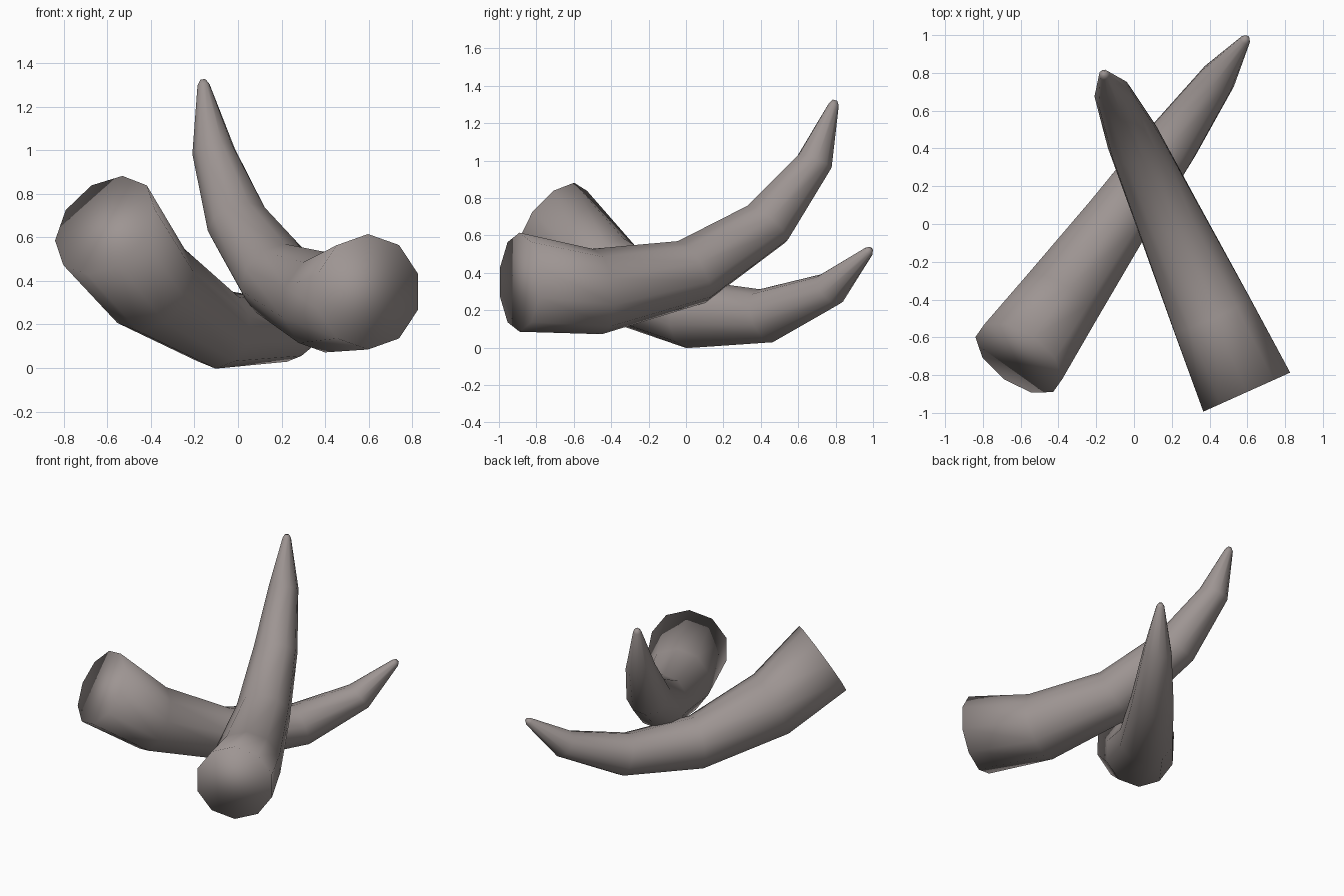
import bpy, bmesh, math
from mathutils import Vector

if "Cube" in bpy.data.objects:
    bpy.data.objects.remove(bpy.data.objects["Cube"])

SIDES = 10
# (distance along, height, tilt in degrees, radius) for each ring of the tusk
RINGS = [(0, 0, 0, 0.265), (0.455, -0.05, 7, 0.23), (1.009, 0.055, 26, 0.183),
         (1.447, 0.31, 48, 0.148), (1.73, 0.645, 66, 0.099), (1.842, 0.95, 74, 0.028),
         (1.848, 0.972, 74, 0.014)]

horn = bpy.data.materials.new("grey_brown_horn")
horn.diffuse_color = (0.34, 0.30, 0.29, 1)
horn.use_nodes = True
horn.node_tree.nodes["Principled BSDF"].inputs["Base Color"].default_value = horn.diffuse_color


def tusk(name, base, heading, pitch):
    """Tapered curved tusk; heading is the plan direction, pitch turns the whole curve."""
    fwd = Vector((heading[0], heading[1], 0)).normalized()
    up = Vector((0, 0, 1))
    side = fwd.cross(up)
    p = math.radians(pitch)
    bm = bmesh.new()
    loops = []
    for s, h, tilt, r in RINGS:
        c = (Vector(base) + fwd * (s * math.cos(p) - h * math.sin(p))
             + up * (s * math.sin(p) + h * math.cos(p)))
        t = math.radians(tilt) + p
        n = up * math.cos(t) - fwd * math.sin(t)
        loops.append([bm.verts.new(c + n * r * math.cos(a) + side * r * math.sin(a))
                      for a in (2 * math.pi * i / SIDES for i in range(SIDES))])
    for a, b in zip(loops, loops[1:]):
        for i in range(SIDES):
            j = (i + 1) % SIDES
            bm.faces.new((a[i], a[j], b[j], b[i]))
    # flat root and blunt tip
    bm.faces.new(loops[0])
    bm.faces.new(loops[-1])
    bmesh.ops.recalc_face_normals(bm, faces=bm.faces)
    for f in bm.faces:
        f.smooth = True
    me = bpy.data.meshes.new(name)
    bm.to_mesh(me)
    bm.free()
    me.materials.append(horn)
    bpy.context.collection.objects.link(bpy.data.objects.new(name, me))


# the same tusk twice: one raised and resting across the other
tusk("upper_tusk", (0.597, -0.89, 0.35), (-0.755, 1.68), 0)
tusk("lower_tusk", (-0.61, -0.71, 0.655), (1.21, 1.70), -31.2)
